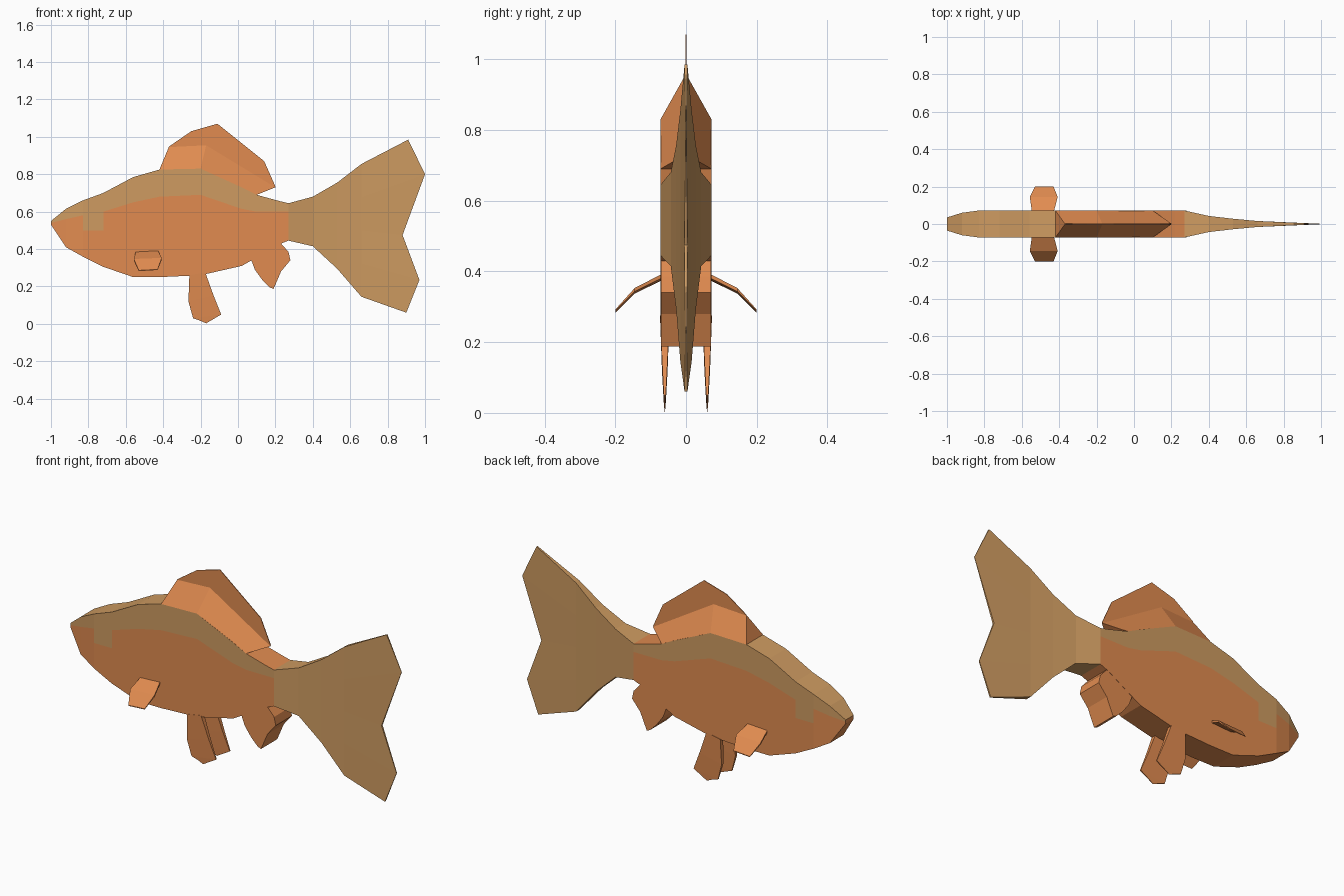
import bpy, bmesh

if "Cube" in bpy.data.objects:
    bpy.data.objects.remove(bpy.data.objects["Cube"])


def material(name, rgb):
    m = bpy.data.materials.new(name)
    m.diffuse_color = (*rgb, 1)
    m.use_nodes = True
    m.node_tree.nodes["Principled BSDF"].inputs["Base Color"].default_value = m.diffuse_color
    return m


ORANGE = material("orange_scales", (0.75, 0.26, 0.08))
TAN = material("tan_scales", (0.62, 0.33, 0.12))


def band(points, cy=0):
    """Closed ring from (x, z, half width) points: up the +y side, down the -y side."""
    return ([(x, cy + w, z) for x, z, w in points] +
            [(x, cy - w, z) for x, z, w in reversed(points)])


def loft(name, rings, mats, pick=lambda x, i: 0):
    """Skin the rings; pick(x, side index) chooses the material slot."""
    bm = bmesh.new()
    vs = [[bm.verts.new(p) for p in r] for r in rings]
    n = len(rings[0])
    for a, b in zip(vs, vs[1:]):
        if (a[0].co - b[0].co).length < 1e-5:      # colour step only
            continue
        for i in range(n):
            j = (i + 1) % n
            f = bm.faces.new((a[i], a[j], b[j], b[i]))
            f.material_index = pick(f.calc_center_median().x, i)
    for r in (vs[0], vs[-1]):
        for i in range(n // 2 - 1):
            bm.faces.new((r[i], r[i + 1], r[n - 2 - i], r[n - 1 - i]))
    bmesh.ops.remove_doubles(bm, verts=bm.verts, dist=1e-5)
    bmesh.ops.recalc_face_normals(bm, faces=bm.faces)
    me = bpy.data.meshes.new(name)
    bm.to_mesh(me)
    bm.free()
    for m in mats:
        me.materials.append(m)
    ob = bpy.data.objects.new(name, me)
    bpy.context.collection.objects.link(ob)
    return ob


W = 0.072

# Body: x, belly, colour line, back, half width
body = [(-1, .53, .54, .55, .035), (-.92, .41, .56, .615, .06),
        (-.83, .36, .58, .66, W), (-.83, .36, .5, .66, W),
        (-.72, .305, .5, .7, W), (-.72, .305, .6, .7, W),
        (-.56, .25, .65, .785, W), (-.42, .25, .68, .825, W),
        (-.2, .26, .69, .83, W), (.02, .31, .615, .73, W),
        (.1, .355, .6, .69, W), (.22, .425, .6, .657, W), (.27, .445, .6, .645, W)]


def body_colour(x, i):
    if i in (1, 3):
        return 1
    return 1 if i == 2 and x < -.42 else 0


loft("body", [band([(x, z, w) for z in (b, m, t)]) for x, b, m, t, w in body],
     [ORANGE, TAN], body_colour)

# Tail: thins towards a forked rear edge
tail = [(.27, .445, .645, W), (.4, .415, .68, .043), (.53, .295, .755, .028),
        (.66, .145, .855, .016)]
rings = [band([(x, b + (t - b) * k / 4, w) for k in range(5)]) for x, b, t, w in tail]
rings.append(band([(.9, .06, .004), (.97, .235, .002), (.88, .475, .005),
                   (1, .8, .001), (.91, .985, .004)]))
loft("tail", rings, [TAN])

# Dorsal fin: wedge base and thin sail
loft("dorsal_base", [band([(-.42, .825, W), (-.37, .945, .002)]),
                     band([(-.2, .83, W), (-.17, .955, .002)]),
                     band([(.1, .69, W), (.2, .73, .002)])], [ORANGE])
sail = [(-.37, .935, -.369, .948), (-.25, .94, -.25, 1.03), (-.11, .91, -.11, 1.07),
        (.14, .76, .14, .87), (.19, .725, .2, .735)]
loft("dorsal_sail", [band([(a, b, .002), (c, d, .002)]) for a, b, c, d in sail], [ORANGE])

# Anal fin: full body width
anal = [(.07, .345, .23, .43), (.075, .33, .27, .385), (.09, .29, .28, .34),
        (.13, .235, .23, .28), (.17, .195, .19, .187)]
loft("anal_fin", [band([(a, b, W - .001), (c, d, W - .001)]) for a, b, c, d in anal], [ORANGE])

# Paired fins
pelvic = [(-.26, .26, -.175, .275, .013), (-.265, .12, -.13, .15, .008),
          (-.24, .03, -.09, .05, .003), (-.2, .016, -.17, .003, .001)]
pectoral = [(.06, -.545, -.43, .385, .006), (.145, -.557, -.408, .342, .005),
            (.2, -.53, -.43, .284, .002)]
for side, s in (("left", 1), ("right", -1)):
    loft(side + "_pelvic_fin",
         [band([(a, b, w), (c, d, w)], s * .06) for a, b, c, d, w in pelvic], [ORANGE])
    loft(side + "_pectoral_fin",
         [[(a, s * y, z - h), (b, s * y, z - h + .006), (b, s * y, z + h + .006), (a, s * y, z + h)]
          for y, a, b, z, h in pectoral], [ORANGE])
